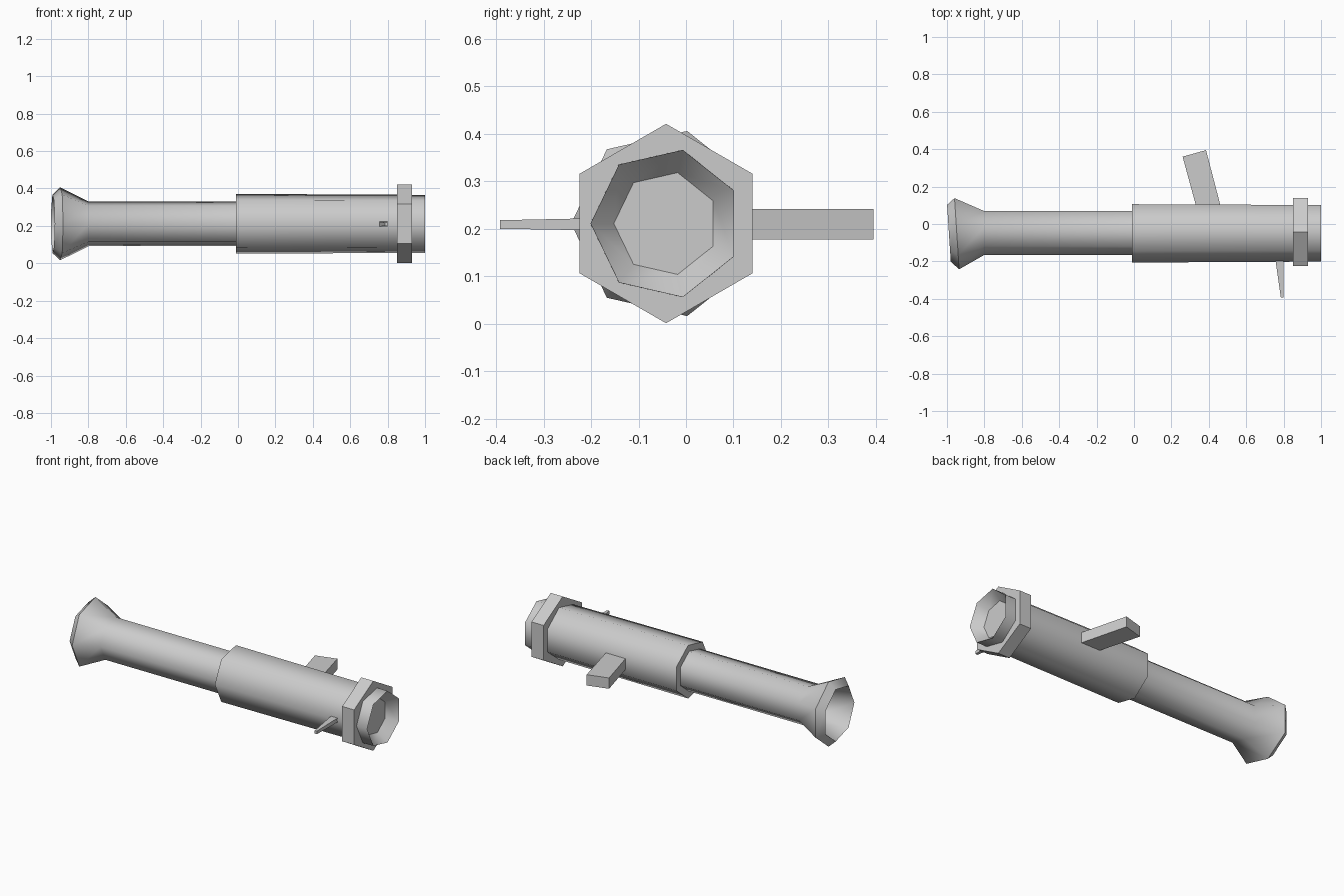
import bpy, bmesh, math

cube = bpy.data.objects.get("Cube")
if cube:
    bpy.data.objects.remove(cube, do_unlink=True)

CY, CZ = -0.042, 0.211

metal = bpy.data.materials.new("grey metal")
metal.use_nodes = True
colour = (0.6, 0.6, 0.6, 1)
metal.diffuse_color = colour
metal.node_tree.nodes["Principled BSDF"].inputs["Base Color"].default_value = colour


def finish(name, bm, sharp_angle=None):
    """Turn a bmesh into an object, with smooth sides and sharp corners if asked."""
    bmesh.ops.recalc_face_normals(bm, faces=bm.faces)
    if sharp_angle:
        for f in bm.faces:
            f.smooth = len(f.verts) == 4
        for e in bm.edges:
            cap = any(len(f.verts) > 4 for f in e.link_faces)
            e.smooth = not cap and e.calc_face_angle(0) < math.radians(sharp_angle)
    mesh = bpy.data.meshes.new(name)
    bm.to_mesh(mesh)
    bm.free()
    mesh.materials.append(metal)
    obj = bpy.data.objects.new(name, mesh)
    bpy.context.collection.objects.link(obj)
    return obj


def lathe(name, profile, sides, start, sharp_angle=None):
    """Sweep (x, radius, slant) rings around the long axis and cap both ends."""
    bm = bmesh.new()
    rings = []
    for x, r, slant in profile:
        ring = []
        for i in range(sides):
            a = start + math.tau * i / sides
            dy = r * math.cos(a)
            ring.append(bm.verts.new((x - slant * dy, CY + dy, CZ + r * math.sin(a))))
        rings.append(ring)
    for a, b in zip(rings, rings[1:]):
        for i in range(sides):
            j = (i + 1) % sides
            bm.faces.new((a[i], a[j], b[j], b[i]))
    bm.faces.new(rings[0])
    bm.faces.new(rings[-1])
    return finish(name, bm, sharp_angle)


def prism(name, outline, low, high):
    """Extrude a plan outline upwards; each corner has its own half height."""
    bm = bmesh.new()
    bottom = [bm.verts.new((x, y, z)) for (x, y), z in zip(outline, low)]
    top = [bm.verts.new((x, y, z)) for (x, y), z in zip(outline, high)]
    bm.faces.new(bottom)
    bm.faces.new(top)
    for i in range(len(outline)):
        j = (i + 1) % len(outline)
        bm.faces.new((bottom[i], bottom[j], top[j], top[i]))
    return finish(name, bm)


# Rear tube with a flared, hollow bell
lathe("rear_tube_and_bell",
      [(0.03, 0.123, 0), (-0.8, 0.123, 0), (-0.948, 0.2, 0.065),
       (-0.99, 0.16, 0.065), (-0.82, 0.1, 0)], 7, math.pi, 60)

# Wider front tube with a shallow funnel in its muzzle
lathe("front_tube",
      [(-0.01, 0.164, 0), (1.0, 0.159, 0), (0.94, 0.11, 0)], 7, math.pi, 60)

# Hexagonal collar near the muzzle
lathe("hex_collar", [(0.85, 0.21, 0), (0.93, 0.21, 0)], 6, math.pi / 2)

# Slanted grip on the back and a thin tapered sight on the front
prism("grip", [(0.35, 0.03), (0.475, 0.05), (0.385, 0.395), (0.26, 0.36)],
      [0.177] * 4, [0.242] * 4)
prism("sight", [(0.75, -0.15), (0.8, -0.15), (0.8, -0.392), (0.785, -0.392)],
      [0.196, 0.196, 0.2, 0.2], [0.223, 0.223, 0.218, 0.218])
